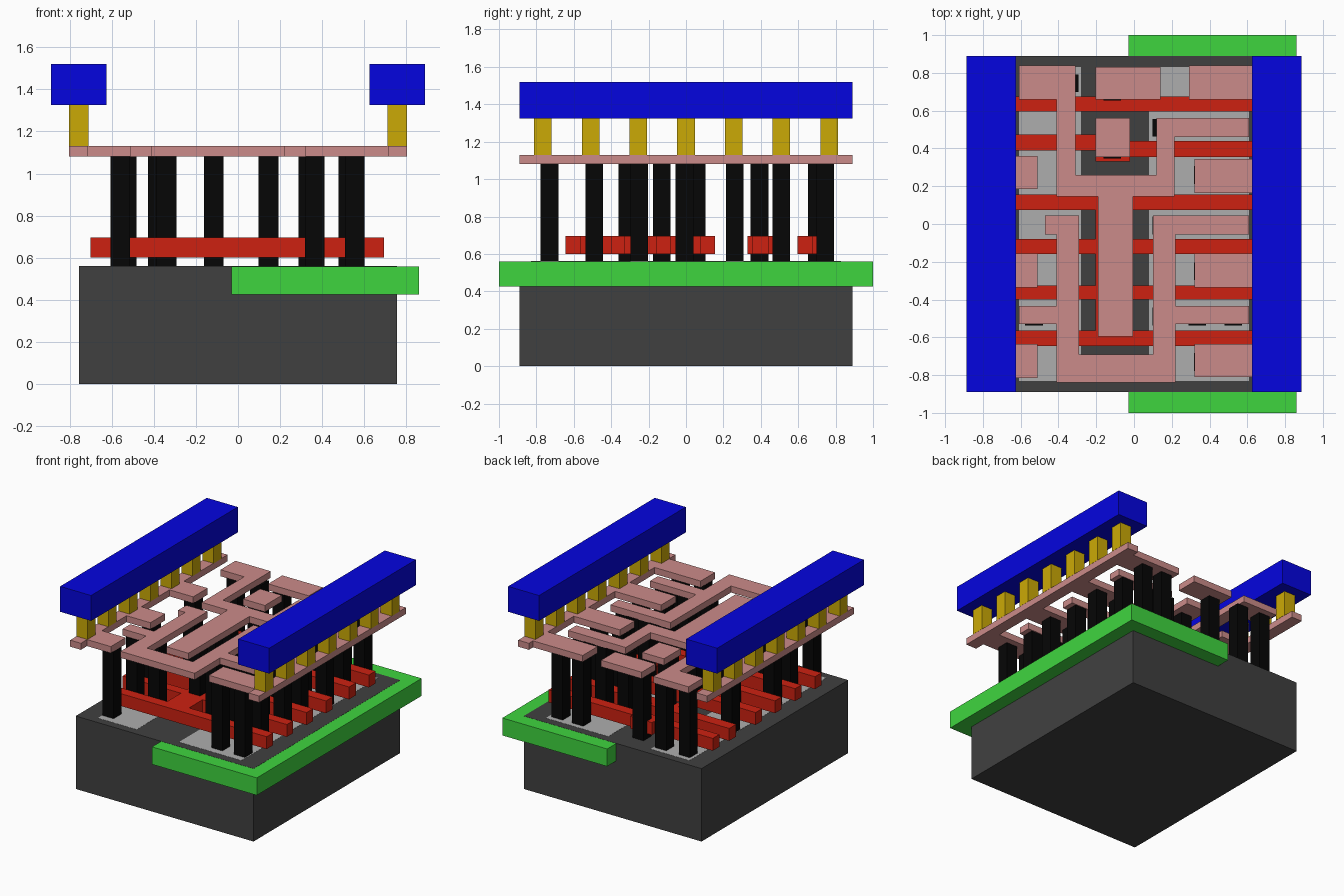
import bpy, bmesh

if "Cube" in bpy.data.objects:
    bpy.data.objects.remove(bpy.data.objects["Cube"])


def material(name, r, g, b):
    m = bpy.data.materials.new(name)
    m.diffuse_color = (*[(c / 255) ** 2.2 for c in (r, g, b)], 1)
    m.use_nodes = True
    m.node_tree.nodes["Principled BSDF"].inputs["Base Color"].default_value = m.diffuse_color
    return m


DARK = material("dark_grey", 66, 66, 66)
LIGHT = material("light_grey", 172, 172, 172)
GREEN = material("green", 65, 212, 65)
RED = material("red", 204, 38, 24)
BLACK = material("black", 14, 14, 14)
PINK = material("pink", 202, 138, 136)
GOLD = material("gold", 202, 168, 15)
BLUE = material("blue", 13, 13, 222)


def plate(name, outline, z0, z1, mat):
    """Extrude a flat outline from z0 up to z1."""
    bm = bmesh.new()
    face = bm.faces.new([bm.verts.new((x, y, z0)) for x, y in outline])
    top = bmesh.ops.extrude_face_region(bm, geom=[face])["geom"]
    bmesh.ops.translate(bm, vec=(0, 0, z1 - z0),
                        verts=[v for v in top if isinstance(v, bmesh.types.BMVert)])
    bmesh.ops.recalc_face_normals(bm, faces=bm.faces)
    mesh = bpy.data.meshes.new(name)
    bm.to_mesh(mesh)
    bm.free()
    mesh.materials.append(mat)
    ob = bpy.data.objects.new(name, mesh)
    bpy.context.collection.objects.link(ob)
    return ob


def box(name, x0, x1, y0, y1, z0, z1, mat):
    return plate(name, [(x0, y0), (x1, y0), (x1, y1), (x0, y1)], z0, z1, mat)


def post(name, x, y, z0, z1, mat, w=0.094):
    return box(name, x - w / 2, x + w / 2, y - w / 2, y + w / 2, z0, z1, mat)


def edge(x, teeth):
    """Side of a comb, bottom to top; each tooth is (y0, y1, x_end)."""
    pts = []
    for y0, y1, xe in teeth:
        pts += [(x, y0), (xe, y0), (xe, y1), (x, y1)]
    return pts


# Base block, well and the two active areas set in its top
box("substrate", -0.755, 0.755, -0.89, 0.89, 0, 0.56, DARK)
box("well", -0.03, 0.86, -1, 1, 0.425, 0.559, GREEN)
box("active_area_left", -0.61, -0.28, -0.83, 0.83, 0.45, 0.561, LIGHT)
box("active_area_right", 0.08, 0.61, -0.83, 0.83, 0.45, 0.561, LIGHT)

# Red gate bars: two single bars with pads, four bars joined by a spine
GZ = (0.60, 0.695, RED)
L, R, PL, PR = -0.70, 0.695, -0.205, -0.02
plate("gate_back", [(L, .675), (PL, .675), (PL, .705), (PR, .705), (PR, .675),
                    (R, .675), (R, .595), (L, .595)], *GZ)
plate("gate_jogged", [(L, .475), (PR, .475), (PR, .44), (R, .44), (R, .355),
                      (PR, .355), (PR, .33), (PL, .33), (PL, .39), (L, .39)], *GZ)
bars = [(-.645, -.565), (-.40, -.325), (-.16, -.08), (.075, .155)]
right = edge(PR, [(a, b, R) for a, b in bars])[1:-1]
left = edge(PL, [(a, b, L) for a, b in bars])[1:-1]
plate("gate_comb", right + left[::-1], *GZ)

# Pink wiring layer
WZ = (1.08, 1.13, PINK)
plate("wire_upper", [(-.61, .84), (-.31, .84), (-.31, .26), (.12, .26), (.12, .56),
                     (.61, .56), (.61, .46), (.215, .46), (.215, .145), (-.005, .145),
                     (-.005, -.595), (-.19, -.595), (-.19, .145), (-.41, .145),
                     (-.41, .66), (-.61, .66)], *WZ)
plate("wire_lower", [(-.47, .045), (-.29, .045), (-.29, -.69), (.10, -.69), (.10, .045),
                     (.61, .045), (.61, -.055), (.22, -.055), (.22, -.435), (.61, -.435),
                     (.61, -.53), (.22, -.53), (.22, -.84), (-.41, -.84), (-.41, -.53),
                     (-.61, -.53), (-.61, -.435), (-.41, -.435), (-.41, -.055),
                     (-.47, -.055)], *WZ)
box("wire_pad_back", -.205, .14, .66, .83, *WZ)
box("wire_pad_middle", -.205, -.02, .355, .56, *WZ)

# Side rails with stubs reaching inward
left_stubs = [(-.815, -.635, -.51), (-.335, -.155, -.51), (.185, .36, -.51)]
right_stubs = [(-.81, -.635, .32), (-.335, -.155, .32), (.165, .345, .32), (.66, .84, .29)]
for side, s, stubs in (("left", -1, left_stubs), ("right", 1, right_stubs)):
    outer, inner = s * 0.803, s * 0.712
    plate("rail_" + side, [(outer, .89), (outer, -.89), (inner, -.89)]
          + edge(inner, stubs) + [(inner, .89)], *WZ)
    # Thick blue power bar carried on gold posts
    x0, x1 = sorted((s * 0.625, s * 0.888))
    box("power_bar_" + side, x0, x1, -.89, .89, 1.325, 1.52, BLUE)
    for i in range(-3, 4):
        post("gold_post_" + side, s * 0.757, i * 0.255, 1.13, 1.325, GOLD)

# Black contact posts, grouped by row
rows = {
    -.73: (-.56, .365, .555),
    -.49: (-.53, -.34, .145, .335, .525),
    -.315: (-.115,),
    -.25: (-.56, .365, .555),
    -.13: (-.115,),
    -.008: (-.38, .145, .335, .525),
    .057: (-.115,),
    .26: (-.56, .365, .555),
    .393: (-.115,),
    .51: (.145, .335, .525),
    .70: (-.115,),
    .745: (-.54, -.34, .365, .54),
}
for y, xs in rows.items():
    for x in xs:
        post("contact_post", x, y, 0.56, 1.08, BLACK)
